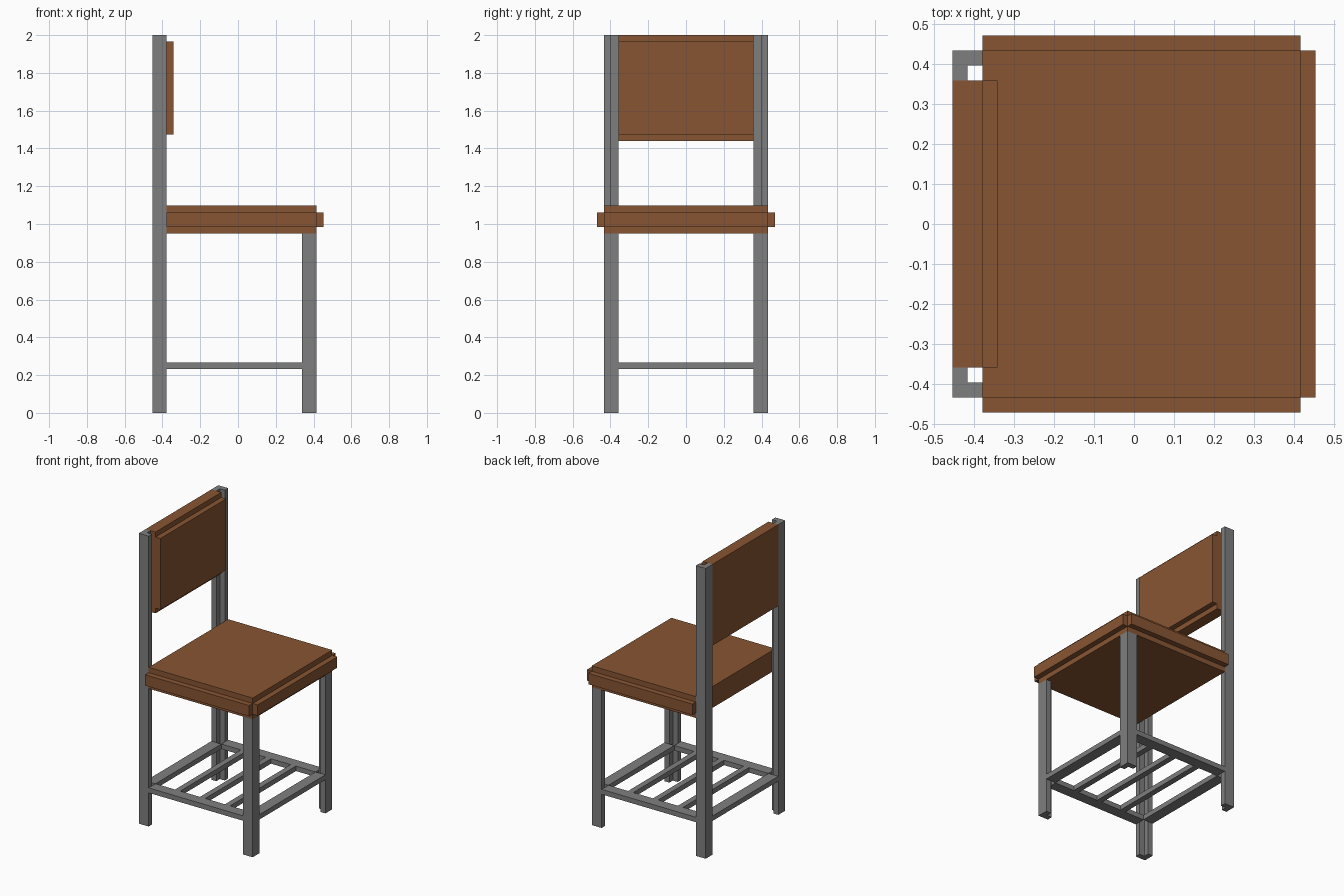
import bpy, bmesh

if "Cube" in bpy.data.objects:
    bpy.data.objects.remove(bpy.data.objects["Cube"])


def material(name, rgb):
    m = bpy.data.materials.new(name)
    m.diffuse_color = (*rgb, 1)
    m.use_nodes = True
    m.node_tree.nodes["Principled BSDF"].inputs["Base Color"].default_value = m.diffuse_color
    return m


WOOD = material("brown wood", (0.246, 0.091, 0.033))
METAL = material("grey metal", (0.212, 0.212, 0.212))


def prism(name, outline, z0, z1, mat):
    """Extrude a flat xy outline from z0 to z1."""
    bm = bmesh.new()
    face = bm.faces.new([bm.verts.new((x, y, z0)) for x, y in outline])
    ext = bmesh.ops.extrude_face_region(bm, geom=[face])
    for v in ext["geom"]:
        if isinstance(v, bmesh.types.BMVert):
            v.co.z = z1
    bmesh.ops.recalc_face_normals(bm, faces=bm.faces)
    me = bpy.data.meshes.new(name)
    bm.to_mesh(me)
    bm.free()
    me.materials.append(mat)
    ob = bpy.data.objects.new(name, me)
    bpy.context.collection.objects.link(ob)
    return ob


def box(name, x0, x1, y0, y1, z0, z1, mat):
    return prism(name, [(x0, y0), (x1, y0), (x1, y1), (x0, y1)], z0, z1, mat)


BACK, FRONT, SIDE = -0.453, 0.415, 0.433   # outer faces of the legs
W, T = 0.075, 0.037                        # leg width, angle thickness


def angle_leg(name, x, sx, sy, z0, z1):
    """L-section leg with its open corner towards the chair centre."""
    y = sy * SIDE
    pts = [(0, 0), (W, 0), (W, T), (T, T), (T, W), (0, W)]
    prism(name, [(x - sx * a, y - sy * b) for a, b in pts], z0, z1, METAL)


# Legs
for sy, side in ((-1, "near"), (1, "far")):
    angle_leg(f"back_leg_{side}", BACK, -1, sy, 0, 2.0)
    angle_leg(f"front_leg_{side}", FRONT, 1, sy, 0, 0.95)

# Seat with raised edge bands
inner = SIDE - W
box("seat", BACK + W, FRONT, -SIDE, SIDE, 0.95, 1.097, WOOD)
box("seat_front_band", FRONT, 0.453, -SIDE, SIDE, 0.985, 1.06, WOOD)
for s, side in ((-1, "near"), (1, "far")):
    y0, y1 = sorted((s * SIDE, s * 0.471))
    box(f"seat_side_band_{side}", BACK + W, FRONT, y0, y1, 0.985, 1.06, WOOD)

# Backrest and its pad
box("backrest", BACK, BACK + W, -inner, inner, 1.44, 2.0, WOOD)
box("backrest_pad", BACK + W, BACK + W + 0.037, -inner, inner, 1.475, 1.965, WOOD)

# Lower rack: side rails, end rails and slats
Z0, Z1 = 0.232, 0.266
for s, side in ((-1, "near"), (1, "far")):
    y0, y1 = sorted((s * inner, s * SIDE))
    box(f"rack_side_rail_{side}", BACK + W, FRONT - W, y0, y1, Z0, Z1, METAL)
box("rack_back_rail", BACK, BACK + W, -inner, inner, Z0, Z1, METAL)
box("rack_front_rail", FRONT - W, FRONT, -inner, inner, Z0, Z1, METAL)
for i in range(3):
    x = -0.019 + (i - 1) * 0.19
    box(f"rack_slat_{i + 1}", x - 0.02, x + 0.02, -inner, inner, Z0, Z1, METAL)
